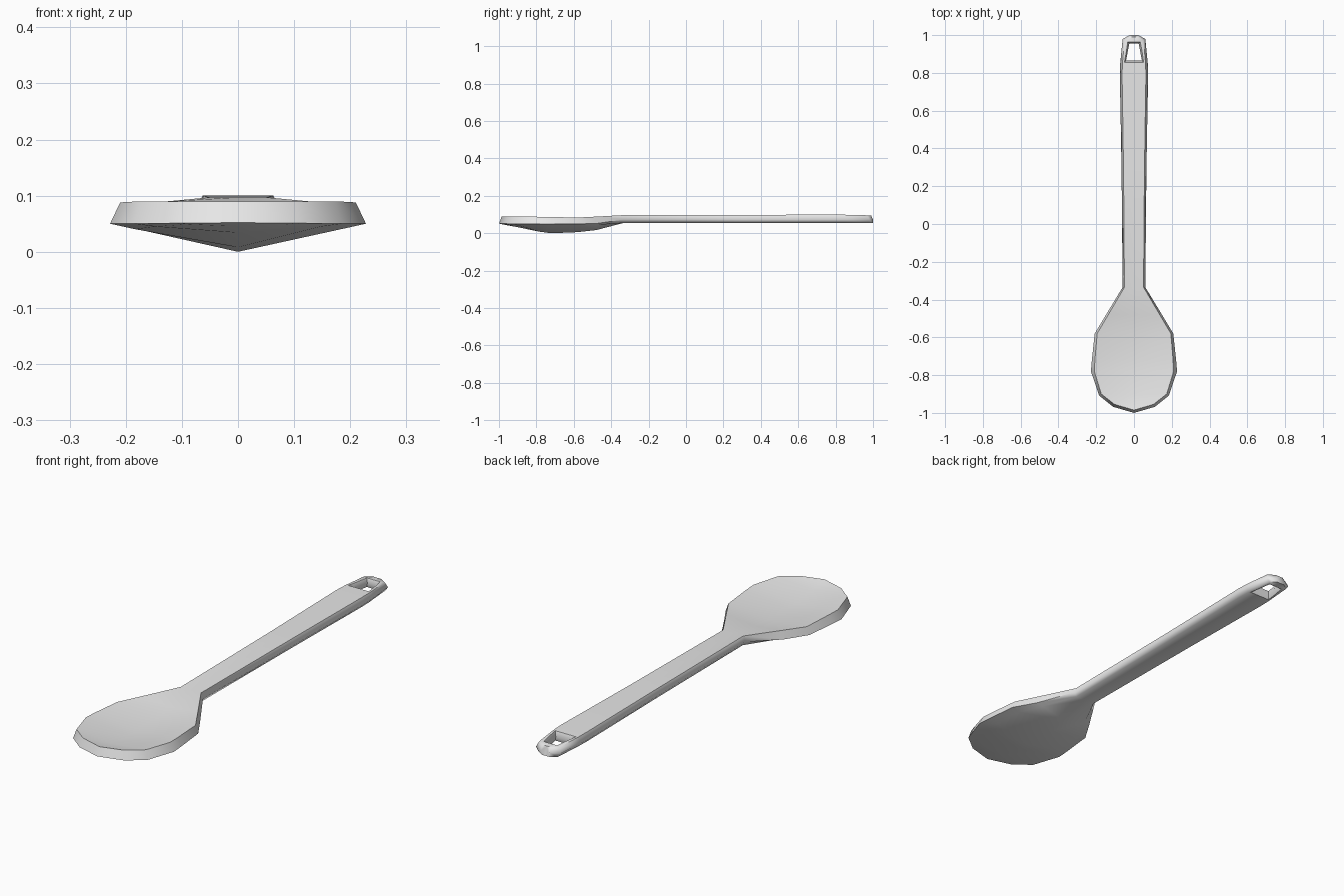
import bpy
import bmesh
from math import radians

if "Cube" in bpy.data.objects:
    bpy.data.objects.remove(bpy.data.objects["Cube"])

grey = bpy.data.materials.new("plain grey")
grey.use_nodes = True
grey.diffuse_color = (0.8, 0.8, 0.8, 1)
grey.node_tree.nodes["Principled BSDF"].inputs["Base Color"].default_value = (0.8, 0.8, 0.8, 1)


def mesh_object(name, bm):
    bmesh.ops.remove_doubles(bm, verts=bm.verts, dist=0.0005)
    bmesh.ops.recalc_face_normals(bm, faces=bm.faces)
    mesh = bpy.data.meshes.new(name)
    bm.to_mesh(mesh)
    bm.free()
    mesh.materials.append(grey)
    obj = bpy.data.objects.new(name, mesh)
    bpy.context.collection.objects.link(obj)
    return obj


def loft(name, rings):
    """Skin closed rings of equal length and cap both ends."""
    bm = bmesh.new()
    loops = [[bm.verts.new(p) for p in ring] for ring in rings]
    n = len(loops[0])
    for a, b in zip(loops, loops[1:]):
        for i in range(n):
            j = (i + 1) % n
            bm.faces.new((a[i], a[j], b[j], b[i]))
    bm.faces.new(loops[0])
    bm.faces.new(loops[-1])
    return mesh_object(name, bm)


def section(y, w, top_y, top_w, top_mid, top_edge, side, low_edge, low_mid):
    """Cross-section across the spoon, mirrored left to right."""
    half = [(top_w, top_y, top_edge), (w, y, side), (w * 0.8, y, low_edge)]
    mirrored = [(-x, yy, z) for x, yy, z in reversed(half)]
    return [(0, top_y, top_mid)] + half + [(0, y, low_mid)] + mirrored


# Bowl: y, half width, top y, top half width, then heights from top to keel
bowl = [
    (-1.0, 0.0, -0.985, 0.0, 0.09, 0.09, 0.052, 0.052, 0.052),
    (-0.968, 0.11, -0.955, 0.103, 0.083, 0.09, 0.051, 0.049, 0.045),
    (-0.908, 0.185, -0.9, 0.173, 0.072, 0.09, 0.05, 0.045, 0.034),
    (-0.78, 0.228, -0.78, 0.21, 0.06, 0.088, 0.05, 0.04, 0.008),
    (-0.72, 0.223, -0.72, 0.207, 0.058, 0.087, 0.05, 0.04, 0.0),
    (-0.58, 0.208, -0.58, 0.195, 0.062, 0.084, 0.05, 0.041, 0.006),
    (-0.48, 0.148, -0.48, 0.136, 0.075, 0.089, 0.052, 0.044, 0.017),
]

# Handle: y, half width, top height
handle = [
    (-0.335, 0.06, 0.097),
    (0.3, 0.066, 0.098),
    (0.79, 0.075, 0.1),
    (0.85, 0.073, 0.099),
    (0.98, 0.06, 0.096),
    (1.0, 0.022, 0.095),
]
rings = [section(*row) for row in bowl]
rings += [section(y, w, y - (0.01 if y > 0.9 else 0), w * 0.84, top, top,
                  0.073, 0.055, 0.055) for y, w, top in handle]
spoon = loft("spoon", rings)


# Hanging hole, narrowest halfway through the handle
def hole_ring(z, grow):
    near, far = 0.865 - grow, 0.955 + grow
    return [(-0.042 - grow, near, z), (0.042 + grow, near, z),
            (0.025 + grow, far, z), (-0.025 - grow, far, z)]


cutter = loft("hole_cutter", [hole_ring(0.03, 0.018), hole_ring(0.077, 0), hole_ring(0.12, 0.018)])
cutter.hide_render = True
cut = spoon.modifiers.new("hanging hole", "BOOLEAN")
cut.operation = "DIFFERENCE"
cut.solver = "EXACT"
cut.object = cutter

bpy.ops.object.select_all(action="DESELECT")
spoon.select_set(True)
bpy.context.view_layer.objects.active = spoon
bpy.ops.object.modifier_apply(modifier=cut.name)
bpy.data.objects.remove(cutter)
bpy.ops.object.shade_smooth_by_angle(angle=radians(65))
